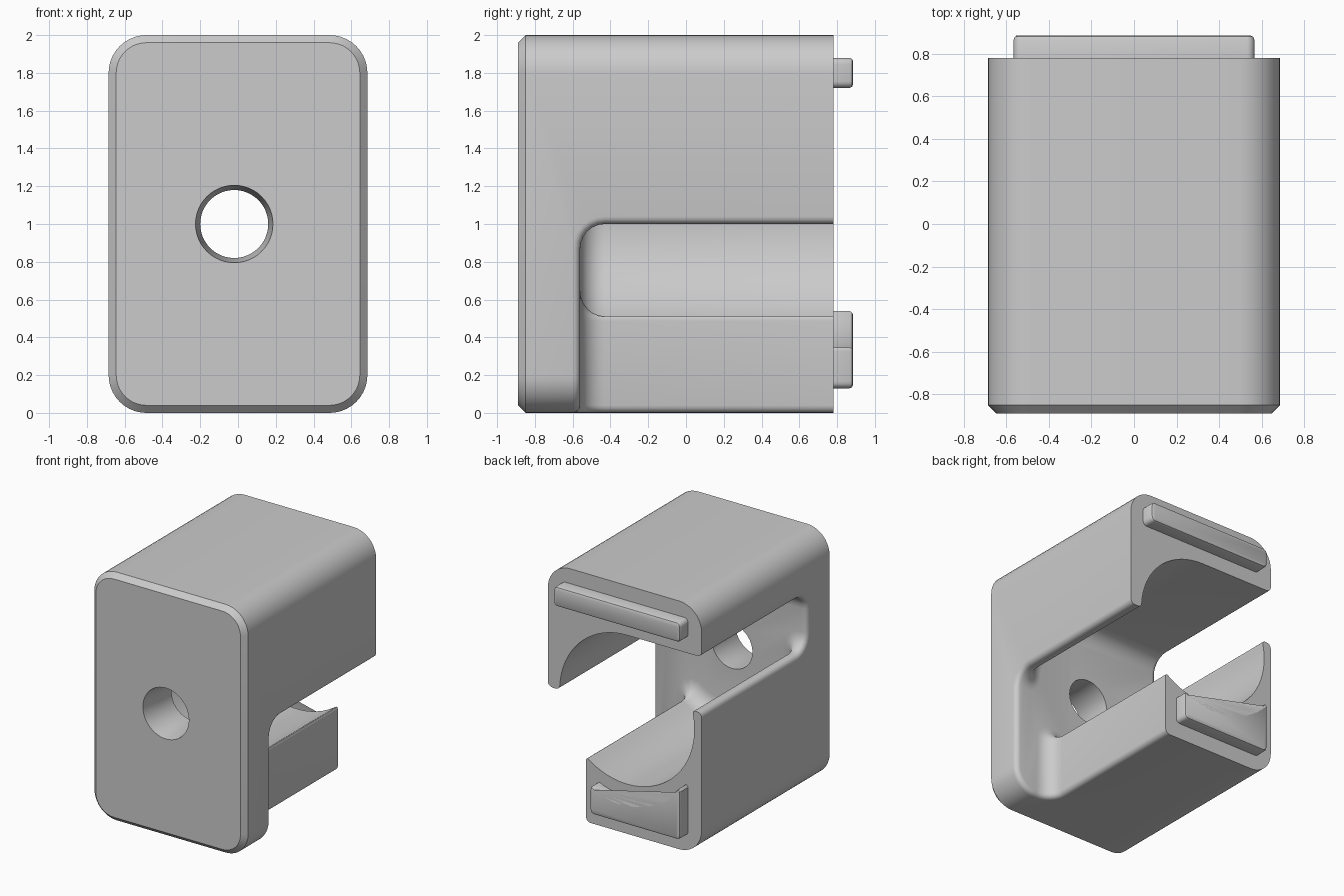
import bpy, bmesh, math
from math import sin, cos, pi, radians

if "Cube" in bpy.data.objects:
    bpy.data.objects.remove(bpy.data.objects["Cube"])

grey = bpy.data.materials.new("light_grey")
grey.diffuse_color = (0.6, 0.6, 0.6, 1)
grey.use_nodes = True
grey.node_tree.nodes["Principled BSDF"].inputs["Base Color"].default_value = grey.diffuse_color


def arc(cx, cz, r, a0, a1, n):
    return [(cx + r * cos(radians(a0 + (a1 - a0) * i / n)),
             cz + r * sin(radians(a0 + (a1 - a0) * i / n))) for i in range(n + 1)]


def soft(a, c, b, n=6):
    """Rounded corner from a to b around corner c."""
    return [tuple((1 - t) ** 2 * a[k] + 2 * t * (1 - t) * c[k] + t * t * b[k] for k in (0, 1))
            for t in (i / n for i in range(n + 1))]


def rounded_rect(x0, x1, z0, z1, r, n):
    return (arc(x1 - r, z0 + r, r, -90, 0, n) + arc(x1 - r, z1 - r, r, 0, 90, n)
            + arc(x0 + r, z1 - r, r, 90, 180, n) + arc(x0 + r, z0 + r, r, 180, 270, n))


def inset(p, d):
    """Move a counter-clockwise outline inwards by d."""
    out = []
    for i, c in enumerate(p):
        a, b = p[i - 1], p[(i + 1) % len(p)]
        l1, l2 = math.dist(a, c), math.dist(c, b)
        n1 = (-(c[1] - a[1]) / l1, (c[0] - a[0]) / l1)
        n2 = (-(b[1] - c[1]) / l2, (b[0] - c[0]) / l2)
        k = d / (1 + n1[0] * n2[0] + n1[1] * n2[1])
        out.append((c[0] + k * (n1[0] + n2[0]), c[1] + k * (n1[1] + n2[1])))
    return out


def loft(name, profile, rings):
    """Solid along y through rings of (y, inset)."""
    bm = bmesh.new()
    loops = [[bm.verts.new((x, y, z)) for x, z in inset(profile, d)] for y, d in rings]
    for A, B in zip(loops, loops[1:]):
        for i in range(len(A)):
            j = (i + 1) % len(A)
            bm.faces.new((A[i], A[j], B[j], B[i]))
    bm.faces.new(loops[0])
    bm.faces.new(loops[-1])
    bmesh.ops.recalc_face_normals(bm, faces=bm.faces)
    me = bpy.data.meshes.new(name)
    bm.to_mesh(me)
    bm.free()
    me.materials.append(grey)
    ob = bpy.data.objects.new(name, me)
    bpy.context.collection.objects.link(ob)
    return ob


def cut(ob, cutter):
    m = ob.modifiers.new("cut", 'BOOLEAN')
    m.operation, m.solver, m.object = 'DIFFERENCE', 'EXACT', cutter
    dg = bpy.context.evaluated_depsgraph_get()
    me = bpy.data.meshes.new_from_object(ob.evaluated_get(dg))
    ob.modifiers.clear()
    ob.data = me
    bpy.data.objects.remove(cutter)


# Block with a chamfered front
body = loft("body", rounded_rect(-0.685, 0.685, 0, 2, 0.2, 10),
            [(-0.89, 0.04), (-0.85, 0), (0.78, 0)])

# Channel: round bore, opening on both sides, filleted at its blind end
cx, cz, R = -0.02, 1.0, 0.6
on = lambda a: (cx + R * cos(radians(a)), cz + R * sin(radians(a)))
channel = [(1.2, 1.0)]
channel += soft((0.62, 1.0), on(0), on(4))
channel += arc(cx, cz, R, 8, 90, 16)
channel += [(-1.2, 1.6), (-1.2, 1.15)]
channel += soft((-0.63, 1.15), on(165.5), on(169))
channel += arc(cx, cz, R, 173, 302, 26)
channel += soft(on(304.5), on(307.5), (0.345, 0.485))
channel += [(0.345, -1.0), (1.2, -1.0)]
F = 0.13
steps = [(-0.56 + F * (1 - cos(t)), F * (1 - sin(t))) for t in (i * pi / 12 for i in range(7))]
cut(body, loft("channel_cutter", channel, steps + [(1.2, 0)]))

# Screw hole, tapered at the front
cut(body, loft("hole_cutter", arc(cx, cz, 0.205, 0, 352.5, 47),
               [(-1.0, 0), (-0.89, 0), (-0.72, 0.025), (-0.3, 0.025)]))

# Round the outer edges of the channel
bm = bmesh.new()
bm.from_mesh(body.data)
bmesh.ops.remove_doubles(bm, verts=bm.verts, dist=0.0001)
chosen = []
for e in bm.edges:
    if len(e.link_faces) != 2 or not e.is_convex or e.calc_face_angle(0) < radians(45):
        continue
    if all(v.co.y > 0.779 for v in e.verts) or any(v.co.y < -0.6 for v in e.verts):
        continue
    if all(math.hypot(v.co.x - cx, v.co.z - cz) < 0.25 for v in e.verts):
        continue
    chosen.append(e)
bmesh.ops.bevel(bm, geom=chosen, offset=0.04, segments=4, profile=0.5,
                affect='EDGES', clamp_overlap=False)
if all(abs(v.co.x) < 0.69 and -0.005 < v.co.z < 2.005 and -0.895 < v.co.y < 0.785
       for v in bm.verts):
    bm.to_mesh(body.data)
bm.free()

# Raised pads on the back
pad_rings = [(0.77, 0), (0.865, 0), (0.879, 0.006), (0.885, 0.02)]
upper_pad = loft("upper_pad", rounded_rect(-0.565, 0.565, 1.72, 1.88, 0.035, 5), pad_rings)
low = [(-0.565, 0.52)]
low += soft((-0.565, 0.17), (-0.565, 0.13), (-0.525, 0.13))
low += soft((0.2, 0.13), (0.24, 0.13), (0.24, 0.17))
low += soft((0.24, 0.325), (0.24, 0.355), (0.215, 0.345))
low += arc(cx, cz, 0.7, 288, 222, 14)
low += [(-0.55, 0.54)]
lower_pad = loft("lower_pad", low, pad_rings)

# Smooth shading with crisp edges
for ob in (body, upper_pad, lower_pad):
    bpy.ops.object.select_all(action='DESELECT')
    ob.select_set(True)
    bpy.context.view_layer.objects.active = ob
    bpy.ops.object.shade_smooth_by_angle(angle=radians(32))
